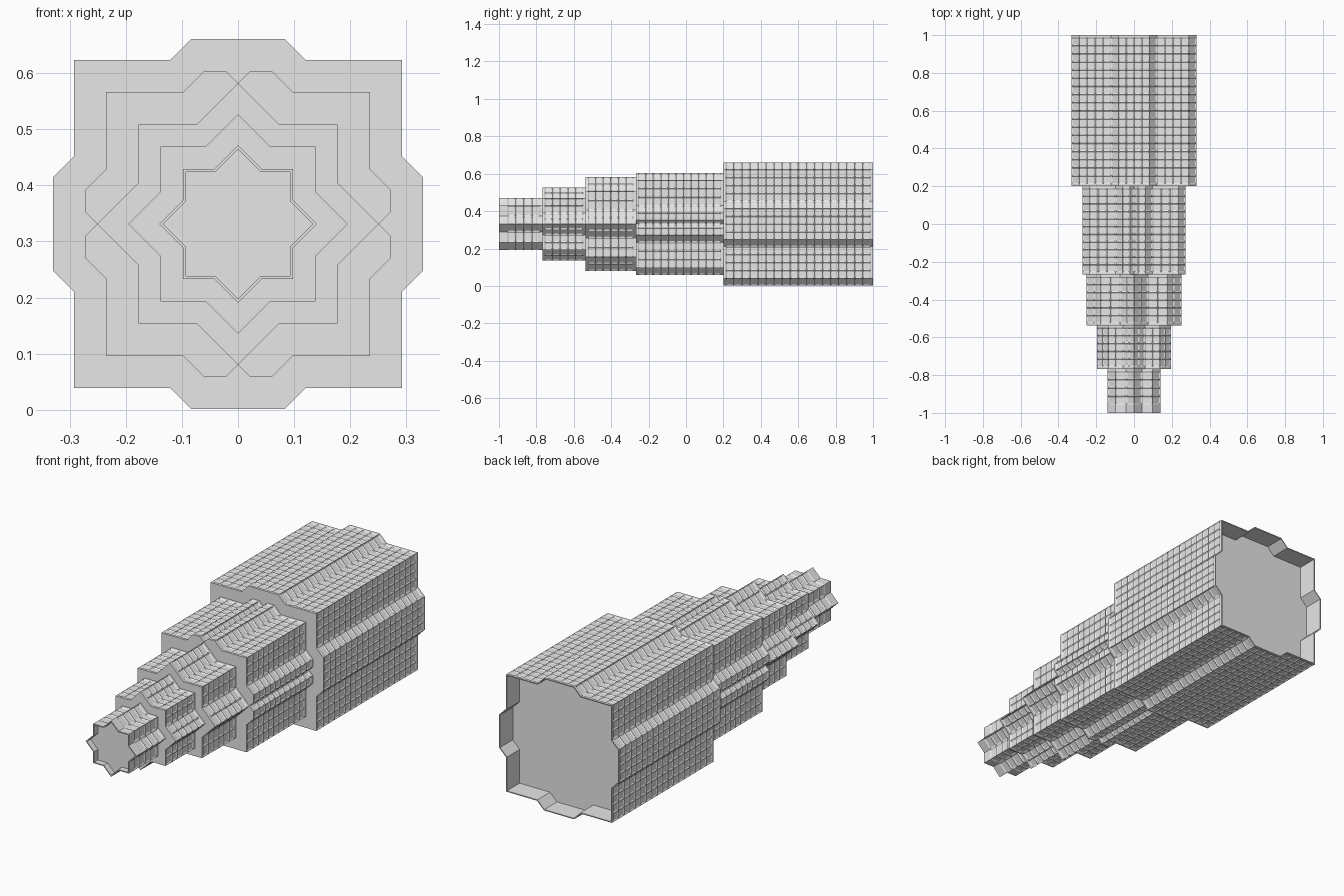
import bpy, bmesh, math

cube = bpy.data.objects.get("Cube")
if cube:
    bpy.data.objects.remove(cube, do_unlink=True)

CENTRE_Z = 0.331
CELL = 0.042        # window pitch
FRAME = 0.006       # frame around each window
DEPTH = 0.004       # window recess
RIM = 0.005         # wall thickness at the open ends

grey = bpy.data.materials.new("concrete_grey")
grey.use_nodes = True
grey.diffuse_color = (0.8, 0.8, 0.8, 1)
grey.node_tree.nodes["Principled BSDF"].inputs["Base Color"].default_value = (0.8, 0.8, 0.8, 1)


def section(half, bump):
    """Star outline: one side from its corner, mirrored, then turned four times."""
    left = [(-x, z) for x, z in reversed(bump) if x > 0]
    side = [(half, half)] + bump + left
    points = []
    for turn in range(4):
        c, s = round(math.cos(turn * math.pi / 2)), round(math.sin(turn * math.pi / 2))
        points += [(c * x - s * z, s * x + c * z + CENTRE_Z) for x, z in side]
    return points


def end_cap(bm, outline, y, recess, facing_back=False):
    """Flat end, optionally sunk behind a thin rim."""
    order = list(reversed(outline)) if facing_back else outline
    face = bm.faces.new([bm.verts.new((x, y, z)) for x, z in order])
    face.normal_update()
    if recess:
        bmesh.ops.inset_individual(bm, faces=[face], thickness=RIM, use_even_offset=True)
        face.normal_update()
        bmesh.ops.inset_individual(bm, faces=[face], thickness=0, depth=-recess)


def tier(name, outline, y0, y1, front_margin=0.012, front_recess=0, back_recess=0):
    bm = bmesh.new()
    # rows along the tower, with a plain band at each end
    start, stop = y0 + front_margin, y1 - 0.012
    rows = round((stop - start) / CELL)
    ys = [y0] + [start + (stop - start) * r / rows for r in range(rows + 1)] + [y1]
    windows = []
    for (ax, az), (bx, bz) in zip(outline, outline[1:] + outline[:1]):
        cols = max(1, round(math.hypot(bx - ax, bz - az) / CELL))
        grid = []
        for c in range(cols + 1):
            t = c / cols
            x, z = ax + (bx - ax) * t, az + (bz - az) * t
            grid.append([bm.verts.new((x, y, z)) for y in ys])
        for a, b in zip(grid, grid[1:]):
            for r in range(len(ys) - 1):
                face = bm.faces.new((a[r], a[r + 1], b[r + 1], b[r]))
                if 0 < r < len(ys) - 2:
                    windows.append(face)
    # sunken windows
    bm.normal_update()
    bmesh.ops.inset_individual(bm, faces=windows, thickness=FRAME, depth=-DEPTH,
                               use_even_offset=True)
    end_cap(bm, outline, y0, front_recess)
    if back_recess:
        end_cap(bm, outline, y1, back_recess, True)
    bmesh.ops.remove_doubles(bm, verts=bm.verts, dist=0.0001)
    mesh = bpy.data.meshes.new(name)
    bm.to_mesh(mesh)
    bm.free()
    mesh.materials.append(grey)
    bpy.context.collection.objects.link(bpy.data.objects.new(name, mesh))


# Base block with flat-topped bumps and a sunken underside
tier("base_tier", section(0.292, [(0.121, 0.292), (0.083, 0.33)]), 0.2, 1, back_recess=0.1)
# Second block with notched bumps
tier("second_tier", section(0.235, [(0.098, 0.235), (0.06, 0.273), (0.022, 0.273), (0, 0.251)]),
     -0.268, 0.2)
# Star-shaped upper blocks
tier("third_tier", section(0.177, [(0.074, 0.177), (0, 0.251)]), -0.537, -0.268)
tier("fourth_tier", section(0.138, [(0.058, 0.138), (0, 0.196)]), -0.768, -0.537)
tier("top_tier", section(0.098, [(0.042, 0.098), (0, 0.14)]), -1, -0.768,
     front_margin=0.045, front_recess=0.03)
